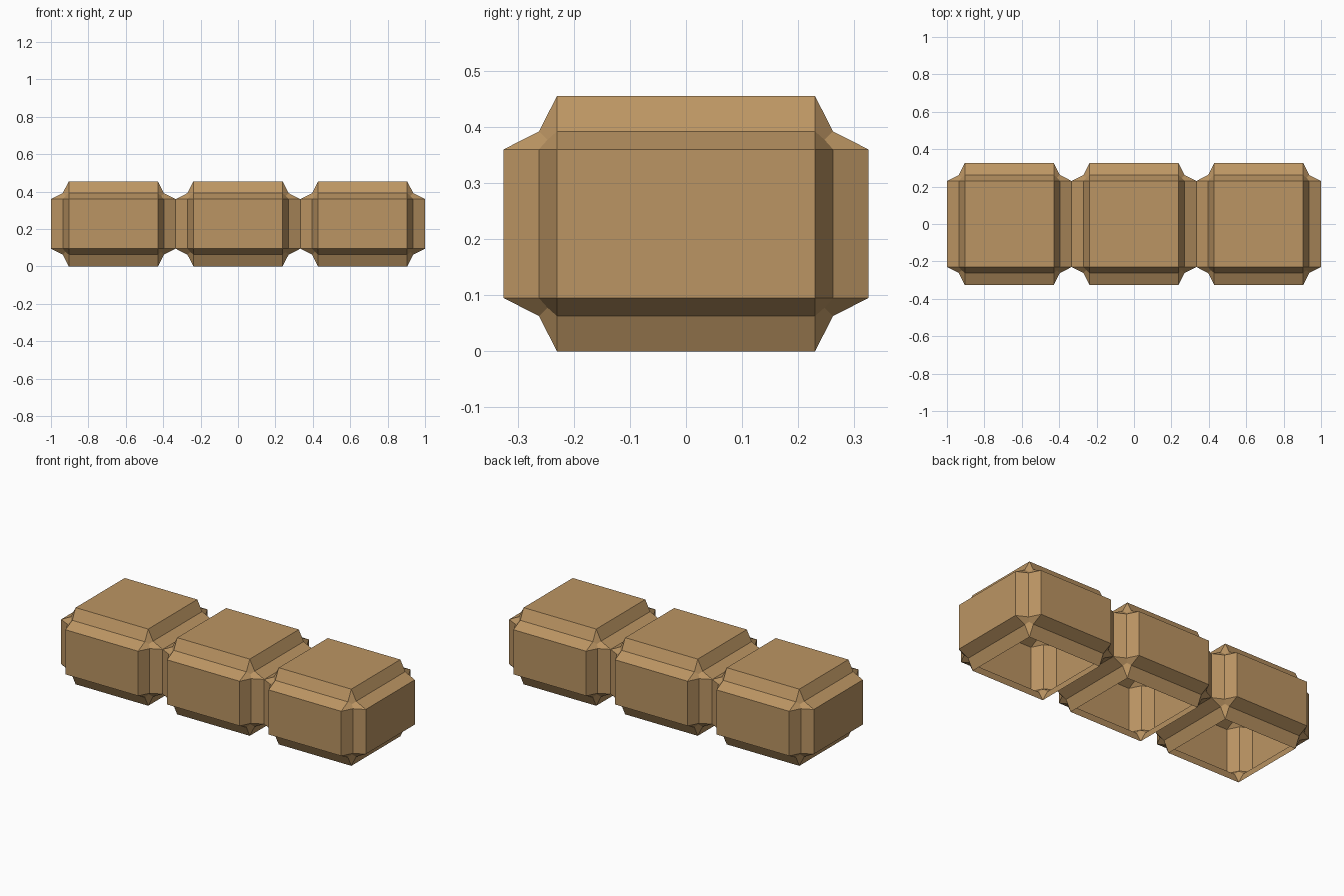
import bpy, bmesh
from itertools import product
from mathutils import Vector

if "Cube" in bpy.data.objects:
    bpy.data.objects.remove(bpy.data.objects["Cube"])

CORE = (0.2383, 0.23, 0.1325)   # half size of the flat panels
DEPTH = 0.095                   # panels stand this far out from the core
GROOVE = 0.032                  # groove line along each edge
CORNER = 0.017                  # pit where three grooves meet
CENTRE_Z = CORE[2] + DEPTH

wood = bpy.data.materials.new("light_brown_wood")
wood.diffuse_color = (0.50, 0.30, 0.125, 1)
wood.use_nodes = True
wood.node_tree.nodes["Principled BSDF"].inputs["Base Color"].default_value = wood.diffuse_color


def block_mesh():
    """A box with V-grooved edges, pitted corners and an open underside."""
    bm = bmesh.new()
    panel, groove, pit = {}, {}, {}

    def point(signs, offs):
        return bm.verts.new(Vector([s * (c + o) for s, c, o in zip(signs, CORE, offs)]))

    for s in product((-1, 1), repeat=3):
        for i in range(3):
            panel[i, s] = point(s, [DEPTH if a == i else 0 for a in range(3)])
            groove[i, s] = point(s, [0 if a == i else GROOVE for a in range(3)])
        pit[s] = point(s, [CORNER] * 3)

    for k in range(3):
        i, j = (k + 1) % 3, (k + 2) % 3

        def octant(sk, si, sj):
            s = [0, 0, 0]
            s[k], s[i], s[j] = sk, si, sj
            return tuple(s)

        # flat panels, leaving the bottom open
        for sk in (-1, 1):
            if not (k == 2 and sk == -1):
                ring = ((-1, -1), (1, -1), (1, 1), (-1, 1))
                bm.faces.new([panel[k, octant(sk, *r)] for r in ring])
        # two sloping strips of each edge groove
        for si, sj in product((-1, 1), repeat=2):
            lo, hi = octant(-1, si, sj), octant(1, si, sj)
            for a in (i, j):
                bm.faces.new((panel[a, lo], panel[a, hi], groove[k, hi], groove[k, lo]))
        # corner facets
        for s in product((-1, 1), repeat=3):
            bm.faces.new((panel[k, s], groove[i, s], pit[s], groove[j, s]))

    bmesh.ops.recalc_face_normals(bm, faces=bm.faces[:])
    top = max(bm.faces, key=lambda f: f.calc_center_median().z)
    if top.normal.z < 0:
        bmesh.ops.reverse_faces(bm, faces=bm.faces[:])
    mesh = bpy.data.meshes.new("grooved_block")
    bm.to_mesh(mesh)
    bm.free()
    mesh.materials.append(wood)
    return mesh


# three identical blocks in a row
mesh = block_mesh()
for name, n in (("left_block", -1), ("middle_block", 0), ("right_block", 1)):
    block = bpy.data.objects.new(name, mesh)
    block.location = (n * 2 * (CORE[0] + DEPTH), 0, CENTRE_Z)
    bpy.context.collection.objects.link(block)
